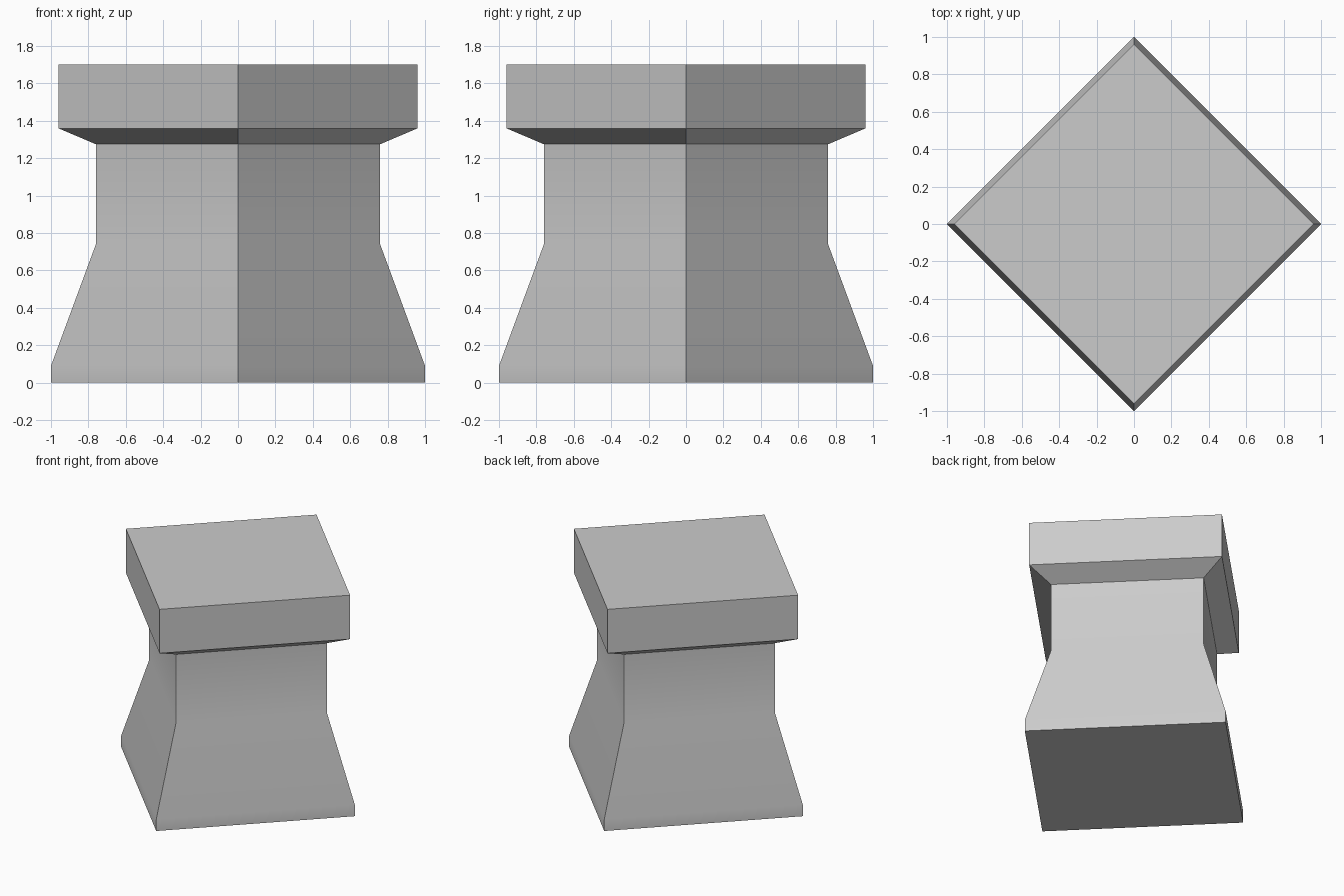
import bpy
import bmesh
import math

cube = bpy.data.objects.get("Cube")
if cube:
    bpy.data.objects.remove(cube, do_unlink=True)

# Single stone colour
stone = bpy.data.materials.new("grey_stone")
stone.use_nodes = True
colour = (0.6, 0.6, 0.6, 1)
stone.diffuse_color = colour
stone.node_tree.nodes["Principled BSDF"].inputs["Base Color"].default_value = colour


def square_column(name, profile, sides=4):
    """Stack rings of (radius, height) with corners on the axes, capped at both ends."""
    bm = bmesh.new()
    rings = []
    for radius, z in profile:
        angles = [math.tau * i / sides for i in range(sides)]
        rings.append([bm.verts.new((radius * math.cos(a), radius * math.sin(a), z)) for a in angles])
    for low, high in zip(rings, rings[1:]):
        for i in range(sides):
            j = (i + 1) % sides
            bm.faces.new((low[i], low[j], high[j], high[i]))
    bm.faces.new(rings[0][::-1])
    bm.faces.new(rings[-1])
    mesh = bpy.data.meshes.new(name)
    bm.to_mesh(mesh)
    bm.free()
    mesh.materials.append(stone)
    obj = bpy.data.objects.new(name, mesh)
    bpy.context.collection.objects.link(obj)
    # Soft bends along the sides, crisp corners and rims
    bpy.ops.object.select_all(action="DESELECT")
    obj.select_set(True)
    bpy.context.view_layer.objects.active = obj
    bpy.ops.object.shade_smooth_by_angle(angle=math.radians(30))
    return obj


# Foot, tapering shaft, flared underside and cap slab in one profile
square_column("pedestal", [
    (1.0, 0), (1.0, 0.09), (0.76, 0.74), (0.76, 1.275), (0.96, 1.36), (0.96, 1.7),
])
